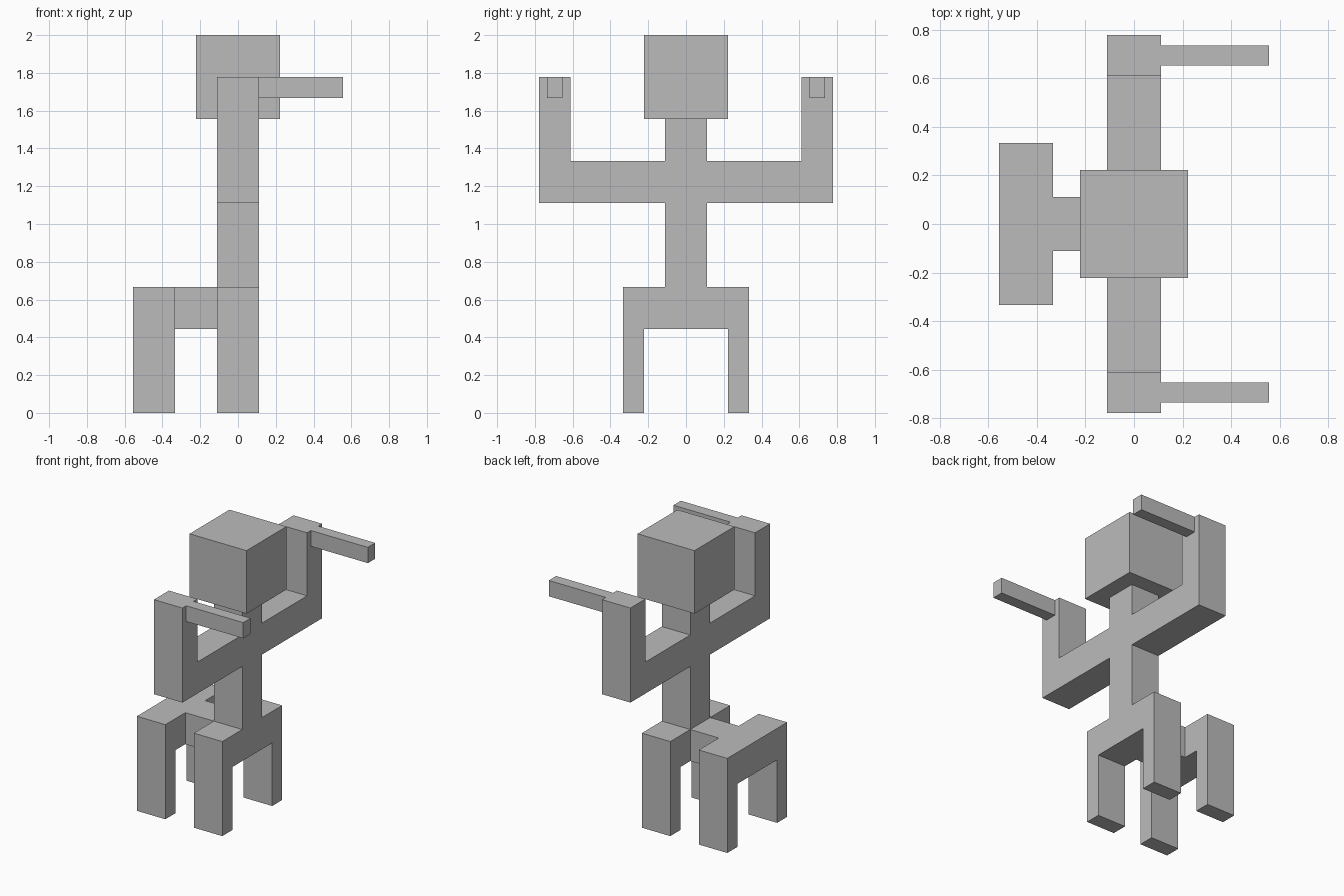
import bpy
import bmesh

cube = bpy.data.objects.get("Cube")
if cube:
    bpy.data.objects.remove(cube, do_unlink=True)

U = 1 / 9  # block size all parts are laid out on

grey = bpy.data.materials.new("plain grey")
grey.use_nodes = True
colour = (0.5, 0.5, 0.5, 1)
grey.diffuse_color = colour
grey.node_tree.nodes["Principled BSDF"].inputs["Base Color"].default_value = colour


def finish(name, bm):
    bmesh.ops.recalc_face_normals(bm, faces=bm.faces)
    mesh = bpy.data.meshes.new(name)
    bm.to_mesh(mesh)
    bm.free()
    mesh.materials.append(grey)
    obj = bpy.data.objects.new(name, mesh)
    bpy.context.collection.objects.link(obj)
    return obj


def slab(name, half, x0, x1):
    """Extrude a y-z outline, given as its +y half, along x."""
    outline = half + [(-y, z) for y, z in reversed(half)]
    bm = bmesh.new()
    face = bm.faces.new([bm.verts.new((x0 * U, y * U, z * U)) for y, z in outline])
    grown = bmesh.ops.extrude_face_region(bm, geom=[face], use_keep_orig=True)
    verts = [v for v in grown["geom"] if isinstance(v, bmesh.types.BMVert)]
    bmesh.ops.translate(bm, verts=verts, vec=((x1 - x0) * U, 0, 0))
    return finish(name, bm)


def box(name, low, high):
    bm = bmesh.new()
    bmesh.ops.create_cube(bm, size=1)
    for v in bm.verts:
        v.co = [(h if c > 0 else l) * U for c, l, h in zip(v.co, low, high)]
    return finish(name, bm)


# Legs joined by a crossbar, from the foot up to the hip
leg = [(2, 4), (2, 0), (3, 0), (3, 6)]

# Front legs, torso, raised arms and neck share one outline
slab("body_and_front_legs",
     leg + [(1, 6), (1, 10), (7, 10), (7, 16), (5.5, 16), (5.5, 12), (1, 12), (1, 14)],
     -1, 1)
slab("rear_legs", leg, -5, -3)
box("hip_link", (-3, -1, 4), (-1, 1, 6))
box("head", (-2, -2, 14), (2, 2, 18))

# Bars held forward from the raised hands
for side, y in (("left", 6.25), ("right", -6.25)):
    box(side + "_bar", (1, y - 0.37, 15), (5, y + 0.37, 16))
